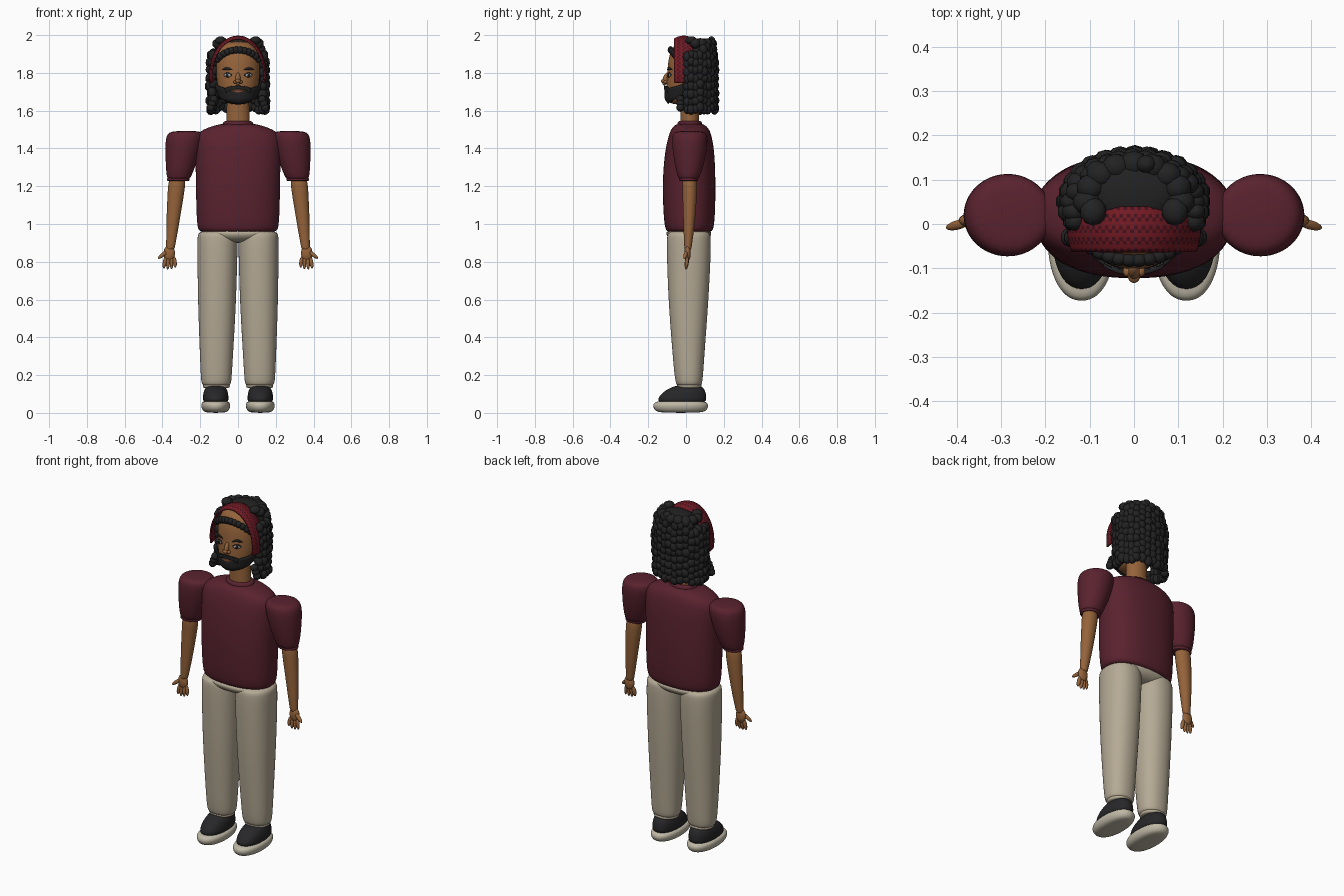
import bpy, bmesh, math, random
from mathutils import Vector, Matrix

random.seed(4)
old = bpy.data.objects.get("Cube")
if old:
    bpy.data.objects.remove(old, do_unlink=True)


def material(name, r, g, b):
    m = bpy.data.materials.new(name)
    m.use_nodes = True
    m.diffuse_color = (r, g, b, 1)
    m.node_tree.nodes["Principled BSDF"].inputs["Base Color"].default_value = (r, g, b, 1)
    return m


SHIRT = material("maroon cloth", .10, .016, .028)
CLOTH = material("beige cloth", .46, .40, .30)
SOLE = material("cream rubber", .52, .48, .38)
SKIN = material("brown skin", .30, .125, .042)
HAIR = material("black hair", .016, .016, .017)
SHOE = material("black shoe", .02, .02, .022)
RED = material("red knit", .17, .010, .016)
DARK = material("dark red knit", .06, .006, .012)
WHITE = material("eye white", .45, .42, .38)
LIP = material("lip", .24, .08, .045)


def finish(name, bm, *mats, subsurf=0, thick=0):
    mesh = bpy.data.meshes.new(name)
    for f in bm.faces:
        f.smooth = True
    bm.to_mesh(mesh)
    bm.free()
    ob = bpy.data.objects.new(name, mesh)
    bpy.context.collection.objects.link(ob)
    for m in mats:
        mesh.materials.append(m)
    if thick:
        mod = ob.modifiers.new("thickness", 'SOLIDIFY')
        mod.thickness, mod.offset = thick, 0
    if subsurf:
        mod = ob.modifiers.new("smooth", 'SUBSURF')
        mod.levels = mod.render_levels = subsurf
    return ob


def outline(theta, power):
    s, c = math.sin(theta), math.cos(theta)
    p = 2 / power
    return math.copysign(abs(s) ** p, s), -math.copysign(abs(c) ** p, c)


def loft(name, rings, mat, power=2, n=24, side=1):
    """Closed skin over rings of (z, centre x, centre y, radius x, radius y)."""
    bm = bmesh.new()
    rows = []
    for z, cx, cy, rx, ry in rings:
        row = []
        for i in range(n):
            u, v = outline(math.tau * i / n, power)
            row.append(bm.verts.new((side * (cx + rx * u), cy + ry * v, z)))
        rows.append(row)
    for a, b in zip(rows, rows[1:]):
        for i in range(n):
            j = (i + 1) % n
            bm.faces.new((a[i], a[j], b[j], b[i]))
    bm.faces.new(rows[0])
    bm.faces.new(rows[-1])
    bmesh.ops.recalc_face_normals(bm, faces=bm.faces)
    return finish(name, bm, mat, subsurf=2)


def balls(name, items, mat, sub=2):
    """Ellipsoids of (centre, radii, optional direction of the long axis)."""
    bm = bmesh.new()
    for loc, scale, *axis in items:
        m = Matrix.Translation(loc)
        if axis:
            m = m @ Vector(axis[0]).to_track_quat('Z', 'Y').to_matrix().to_4x4()
        bmesh.ops.create_icosphere(bm, subdivisions=sub, radius=1,
                                   matrix=m @ Matrix.Diagonal((*scale, 1)))
    return finish(name, bm, mat)


# Head and neck
HEAD = [(1.632, 0, -.035, .045, .045), (1.66, 0, -.02, .085, .082), (1.72, 0, 0, .11, .105),
        (1.80, 0, .005, .117, .105), (1.88, 0, .01, .117, .105), (1.94, 0, .02, .10, .09),
        (1.968, 0, .02, .06, .06)]
loft("head", HEAD, SKIN)
loft("neck", [(1.49, 0, .02, .066, .052), (1.55, 0, .02, .062, .05), (1.62, 0, .02, .06, .05),
              (1.70, 0, .02, .06, .05)], SKIN)


def on_head(theta, z, off):
    for a, b in zip(HEAD, HEAD[1:]):
        if z <= b[0]:
            break
    t = min(1, max(0, (z - a[0]) / (b[0] - a[0])))
    _, _, cy, rx, ry = (p + (q - p) * t for p, q in zip(a, b))
    return (rx + off) * math.sin(theta), cy - (ry + off) * math.cos(theta), z


def patch(name, t0, t1, low, high, mat, off=.002, thick=.004, cols=20, rows=6):
    """Thin plate on the head, between two edge heights given by position -1..1."""
    bm = bmesh.new()
    grid = []
    for i in range(cols + 1):
        u = 2 * i / cols - 1
        t = t0 + (t1 - t0) * i / cols
        grid.append([bm.verts.new(on_head(t, low(u) + (high(u) - low(u)) * j / rows, off))
                     for j in range(rows + 1)])
    for a, b in zip(grid, grid[1:]):
        for j in range(rows):
            bm.faces.new((a[j], b[j], b[j + 1], a[j + 1]))
    return finish(name, bm, mat, thick=thick)


# Beard, moustache, lips
patch("beard", -1.75, 1.75, lambda u: 1.638 + .055 * u * u,
      lambda u: 1.692 + .03 * min(1, abs(u) * 2.2) + .05 * u ** 4, HAIR, .006, .009, 40)
balls("chin_beard", [((0, -.058, 1.665), (.062, .048, .028))], HAIR, 3)
patch("moustache", -.62, .62, lambda u: 1.714 - .02 * u * u,
      lambda u: 1.732 - .012 * u * u, HAIR, .007, .009)
patch("lips", -.34, .34, lambda u: 1.694 + .006 * u * u, lambda u: 1.711 - .008 * u * u, LIP, .006, .008)

# Nose
balls("nose", [((0, -.107, 1.768), (.013, .016, .036), (0, -.35, -1)),
               ((0, -.117, 1.757), (.014, .016, .011)),
               ((.014, -.107, 1.752), (.011, .012, .009)),
               ((-.014, -.107, 1.752), (.011, .012, .009))], SKIN, 3)

# Eyes and brows
for s, side in ((1, "left"), (-1, "right")):
    def lens(name, mid, half, z, h, mat, off, arch=0):
        a, b = sorted((s * (mid - half), s * (mid + half)))
        patch(side + name, a, b, lambda u: z - h * (1 - u * u) + arch * (1 - u * u),
              lambda u: z + h * (1 - u * u) + arch * (1 - u * u), mat, off, .002, 12, 2)
    lens("_eye_rim", .49, .22, 1.789, .013, HAIR, .002)
    lens("_eye_white", .49, .18, 1.787, .009, WHITE, .004)
    lens("_iris", .49, .07, 1.787, .010, HAIR, .006)
    lens("_brow", .50, .27, 1.815, .007, HAIR, .004, .008)

# Headband: arched strip with a chevron knit
bm = bmesh.new()
grid = []
ALONG, ACROSS = 64, 12
for i in range(ALONG + 1):
    a = math.pi * (1.14 * i / ALONG - .07)
    row = []
    for j in range(ACROSS + 1):
        v = 2 * j / ACROSS - 1
        k = 1 - .07 * v * v
        p = (-.147 * k * math.cos(a), -.012 + .05 * v, 1.79 + .203 * k * math.sin(a))
        row.append(bm.verts.new(p))
    grid.append(row)
for i in range(ALONG):
    for j in range(ACROSS):
        f = bm.faces.new((grid[i][j], grid[i][j + 1], grid[i + 1][j + 1], grid[i + 1][j]))
        f.material_index = int((j + i % 2) % 3 == 0)
bmesh.ops.recalc_face_normals(bm, faces=bm.faces)
finish("headband", bm, RED, DARK, thick=.008)

# Hair: inner mass, hanging beaded locks, crown and hairline
loft("hair_mass", [(1.65, 0, .085, .115, .06), (1.70, 0, .08, .132, .072), (1.86, 0, .07, .135, .085),
                   (1.94, 0, .075, .115, .085), (1.985, 0, .075, .08, .06)], HAIR)
locks = []
COLUMNS = 19
for c in range(COLUMNS):
    a = math.radians(-24 + 228 * c / (COLUMNS - 1))
    z = 1.612 + random.uniform(-.008, .012)
    top = 1.90 + .07 * max(0, math.sin(a))
    while z < top:
        tuck = 1 - max(0, z - 1.87) * 1.6
        w = random.uniform(.022, .028)
        h = random.uniform(.024, .031)
        swing = random.uniform(-.005, .005)
        locks.append(((.146 * tuck * math.cos(a) + swing, .048 + .105 * tuck * math.sin(a), z),
                      (w, w * .9, h)))
        z += h * 1.45
balls("hair_locks", locks, HAIR)
crown = []
for i in range(9):
    a = math.pi * i / 8
    crown.append(((.105 * math.cos(a), .05 + .085 * math.sin(a), 1.955), (.033, .03, .028)))
for s in (1, -1):
    crown.append(((s * .092, .028, 1.972), (.03, .032, .022)))
    for i in range(3):
        crown.append(((s * (.128 + .008 * i), -.03, 1.66 - .022 * i), (.022, .022, .022)))
balls("crown_hair", crown, HAIR)
balls("hairline", [(on_head(t / 10, 1.922 - .0004 * t * t, .004), (.02, .016, .02))
                   for t in range(-11, 12, 2)], HAIR)

# Shirt
loft("shirt_body", [(.955, 0, .018, .195, .11), (.965, 0, .018, .216, .13), (1.08, 0, .017, .222, .139),
                    (1.25, 0, .016, .224, .141), (1.40, 0, .02, .228, .13), (1.475, 0, .022, .228, .112),
                    (1.508, 0, .022, .17, .098), (1.535, 0, .02, .085, .07)], SHIRT, 2.3, 32)
loft("collar", [(1.515, 0, .02, .082, .066), (1.528, 0, .02, .084, .068), (1.543, 0, .02, .078, .063),
                (1.546, 0, .02, .064, .052)], SHIRT)

# Hips
loft("hips", [(.90, 0, .015, .06, .06), (.915, 0, .015, .16, .10), (.94, 0, .015, .205, .122),
              (.975, 0, .015, .205, .122)], CLOTH, 2.3)

for s, side in ((1, "left_"), (-1, "right_")):
    # Puffed sleeve, cuff and arm
    loft(side + "sleeve", [(1.232, .315, .014, .055, .048), (1.25, .313, .015, .066, .06),
                           (1.33, .300, .018, .084, .082), (1.42, .287, .02, .099, .095),
                           (1.475, .280, .02, .100, .094), (1.494, .274, .02, .074, .07)], SHIRT, side=s)
    loft(side + "cuff", [(1.226, .316, .014, .054, .046), (1.23, .316, .014, .061, .052),
                         (1.242, .316, .014, .061, .052), (1.246, .316, .014, .05, .045)], SHIRT, side=s)
    loft(side + "arm", [(1.26, .320, .018, .047, .042), (1.18, .327, .02, .046, .04),
                        (1.05, .341, .018, .038, .034), (.95, .350, .014, .030, .027),
                        (.88, .357, .01, .024, .02), (.86, .36, .01, .022, .018)], SKIN, n=16, side=s)

    # Hand with four fingers and an outward thumb
    hand = [((s * .364, .008, .845), (.031, .017, .042))]
    for i, length in enumerate((.030, .037, .038, .034)):
        x = .335 + .0175 * i
        hand.append(((s * x, .004, .808 - .3 * length), (.0095, .011, length),
                     (s * (i - 1.3) * .1, -.1, -1)))
    hand.append(((s * .397, -.002, .838), (.0105, .0105, .034), (s * .75, -.2, -.6)))
    balls(side + "hand", hand, SKIN, 3)

    # Trouser leg and hem
    loft(side + "trouser_leg", [(.965, .108, .015, .098, .108), (.94, .108, .015, .108, .117),
                                (.85, .109, .015, .107, .118), (.60, .111, .013, .102, .107),
                                (.40, .113, .013, .093, .092), (.22, .115, .014, .084, .078),
                                (.155, .115, .016, .080, .071), (.14, .115, .016, .068, .06)],
         CLOTH, 2.2, side=s)
    loft(side + "hem", [(.13, .115, .017, .060, .055), (.134, .115, .017, .072, .066),
                        (.15, .115, .017, .074, .068), (.156, .115, .017, .06, .055)], CLOTH, side=s)

    # Shoe
    loft(side + "shoe_sole", [(0, .118, -.028, .05, .11), (.012, .118, -.028, .07, .138),
                              (.035, .118, -.028, .079, .149), (.054, .118, -.028, .076, .143),
                              (.064, .118, -.028, .06, .12)], SOLE, 2.2, side=s)
    loft(side + "shoe_upper", [(.045, .118, -.022, .066, .128), (.08, .118, -.02, .069, .130),
                               (.112, .118, -.008, .065, .113), (.136, .118, .006, .054, .085),
                               (.146, .118, .012, .035, .055)], SHOE, 2.2, side=s)
